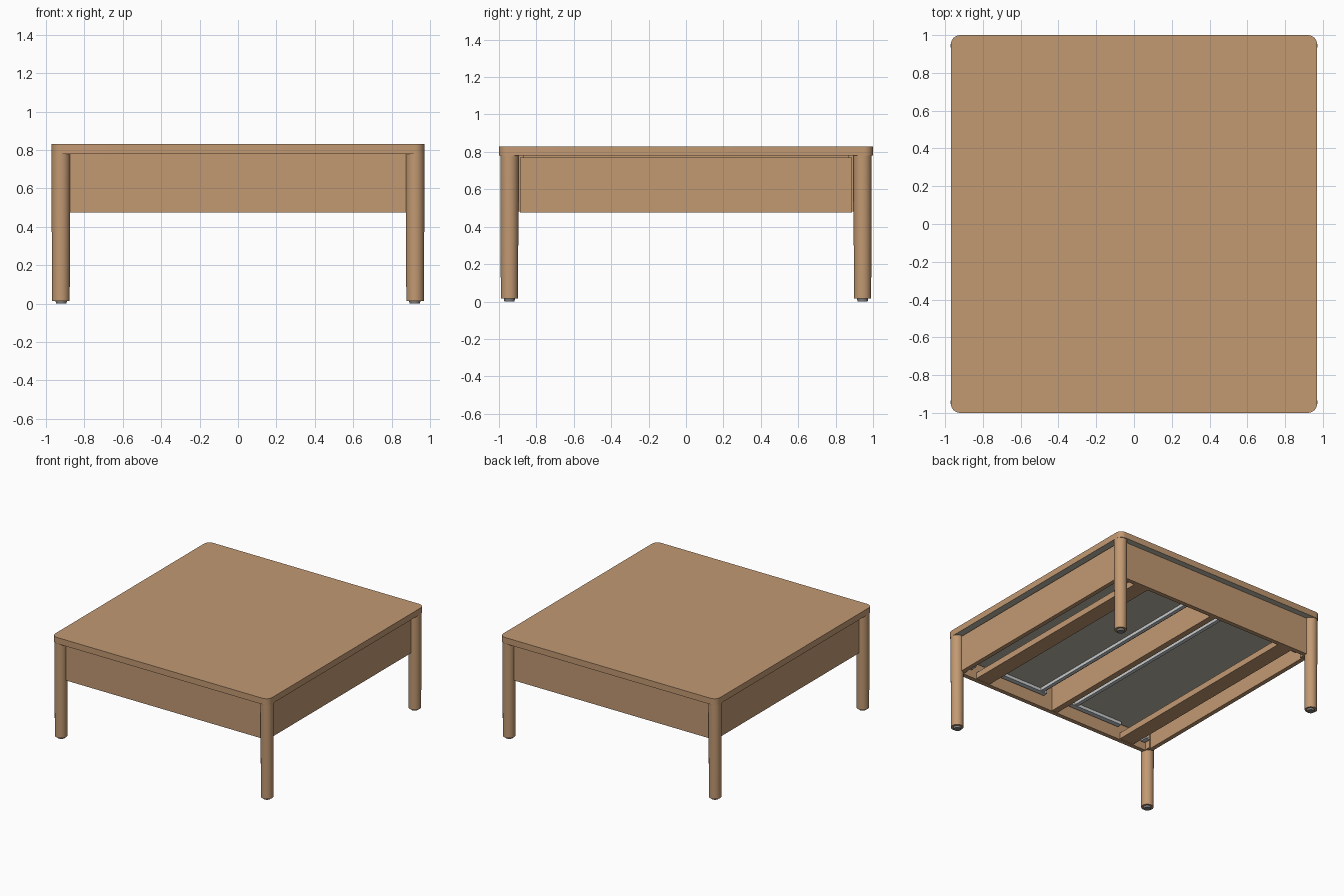
import bpy
import bmesh
from mathutils import Vector

cube = bpy.data.objects.get("Cube")
if cube:
    bpy.data.objects.remove(cube, do_unlink=True)


def material(name, rgb):
    mat = bpy.data.materials.new(name)
    mat.use_nodes = True
    mat.diffuse_color = (*rgb, 1)
    mat.node_tree.nodes["Principled BSDF"].inputs["Base Color"].default_value = (*rgb, 1)
    return mat


wood = material("oak wood", (0.54, 0.32, 0.17))
backing = material("grey backing", (0.52, 0.48, 0.39))
steel = material("light steel", (0.58, 0.60, 0.61))
rubber = material("dark rubber", (0.22, 0.22, 0.22))


def finish(bm, name, mat):
    mesh = bpy.data.meshes.new(name)
    bm.to_mesh(mesh)
    bm.free()
    obj = bpy.data.objects.new(name, mesh)
    bpy.context.collection.objects.link(obj)
    mesh.materials.append(mat)
    return obj


def box(name, low, high, mat):
    low, high = Vector(low), Vector(high)
    bm = bmesh.new()
    bmesh.ops.create_cube(bm, size=1)
    bmesh.ops.scale(bm, vec=high - low, verts=bm.verts)
    bmesh.ops.translate(bm, vec=(low + high) / 2, verts=bm.verts)
    return finish(bm, name, mat)


def pair(name, axis, low, high, mat):
    """Make a box and its mirrored partner across x (axis 0) or y (axis 1)."""
    plus, minus = ("left", "right") if axis == 0 else ("back", "front")
    box(name + "_" + plus, low, high, mat)
    low, high = list(low), list(high)
    low[axis], high[axis] = -high[axis], -low[axis]
    box(name + "_" + minus, low, high, mat)


def smooth(obj):
    bpy.ops.object.select_all(action='DESELECT')
    obj.select_set(True)
    bpy.context.view_layer.objects.active = obj
    bpy.ops.object.shade_smooth_by_angle()


def rod(name, x, y, z0, z1, r0, r1, mat):
    bm = bmesh.new()
    bmesh.ops.create_cone(bm, cap_ends=True, segments=32, radius1=r0, radius2=r1, depth=z1 - z0)
    bmesh.ops.translate(bm, vec=(x, y, (z0 + z1) / 2), verts=bm.verts)
    smooth(finish(bm, name, mat))


# Tabletop with rounded corners and grey underside
bm = bmesh.new()
bmesh.ops.create_cube(bm, size=1)
bmesh.ops.scale(bm, vec=(1.94, 2, 0.05), verts=bm.verts)
bmesh.ops.translate(bm, vec=(0, 0, 0.805), verts=bm.verts)
corners = [e for e in bm.edges if abs(e.verts[0].co.z - e.verts[1].co.z) > 0.01]
bmesh.ops.bevel(bm, geom=corners, offset=0.05, segments=8, profile=0.5, affect='EDGES')
bm.normal_update()
for face in bm.faces:
    face.material_index = int(face.normal.z < -0.5)
top = finish(bm, "tabletop", wood)
top.data.materials.append(backing)
smooth(top)

# Legs, foot glides, corner posts and small brackets
for sx in (-1, 1):
    for sy in (-1, 1):
        tag = ("left" if sx > 0 else "right") + ("_front" if sy < 0 else "_back")
        rod("leg_" + tag, 0.922 * sx, 0.944 * sy, 0.015, 0.78, 0.046, 0.049, wood)
        rod("foot_glide_" + tag, 0.92 * sx, 0.944 * sy, 0, 0.016, 0.027, 0.03, rubber)
        x, y = 0.895 * sx, 0.9 * sy
        box("corner_post_" + tag, (x - 0.015, y - 0.03, 0.48), (x + 0.015, y + 0.03, 0.78), wood)
        x, y = 0.84 * sx, 0.87 * sy
        box("corner_bracket_" + tag, (x - 0.02, y - 0.03, 0.525), (x + 0.02, y + 0.03, 0.54), steel)

# Fixed aprons front and back, framed panels on the two sides
pair("apron", 1, (-0.89, 0.915, 0.475), (0.89, 0.95, 0.78), wood)
pair("side_panel", 0, (0.89, -0.888, 0.475), (0.925, 0.888, 0.77), wood)
pair("side_panel_cleat", 0, (0.88, -0.9, 0.74), (0.89, 0.9, 0.78), wood)

# Rails running from front to back beneath the top
box("middle_rail", (-0.025, -0.915, 0.48), (0.025, 0.915, 0.775), wood)
pair("side_rail", 0, (0.63, -0.915, 0.48), (0.76, 0.915, 0.53), wood)

# Inner floors hung on runners, set apart from the middle rail
pair("inner_floor", 0, (0.12, -0.9, 0.595), (0.87, 0.9, 0.61), backing)
pair("inner_runner", 0, (0.15, -0.88, 0.57), (0.18, 0.88, 0.595), steel)

# Cross brackets at both ends of the floors
for sy, tag in ((-1, "front"), (1, "back")):
    y = 0.88 * sy
    pair("cross_bracket_" + tag, 0, (0.12, y - 0.02, 0.565), (0.6, y + 0.02, 0.59), steel)
